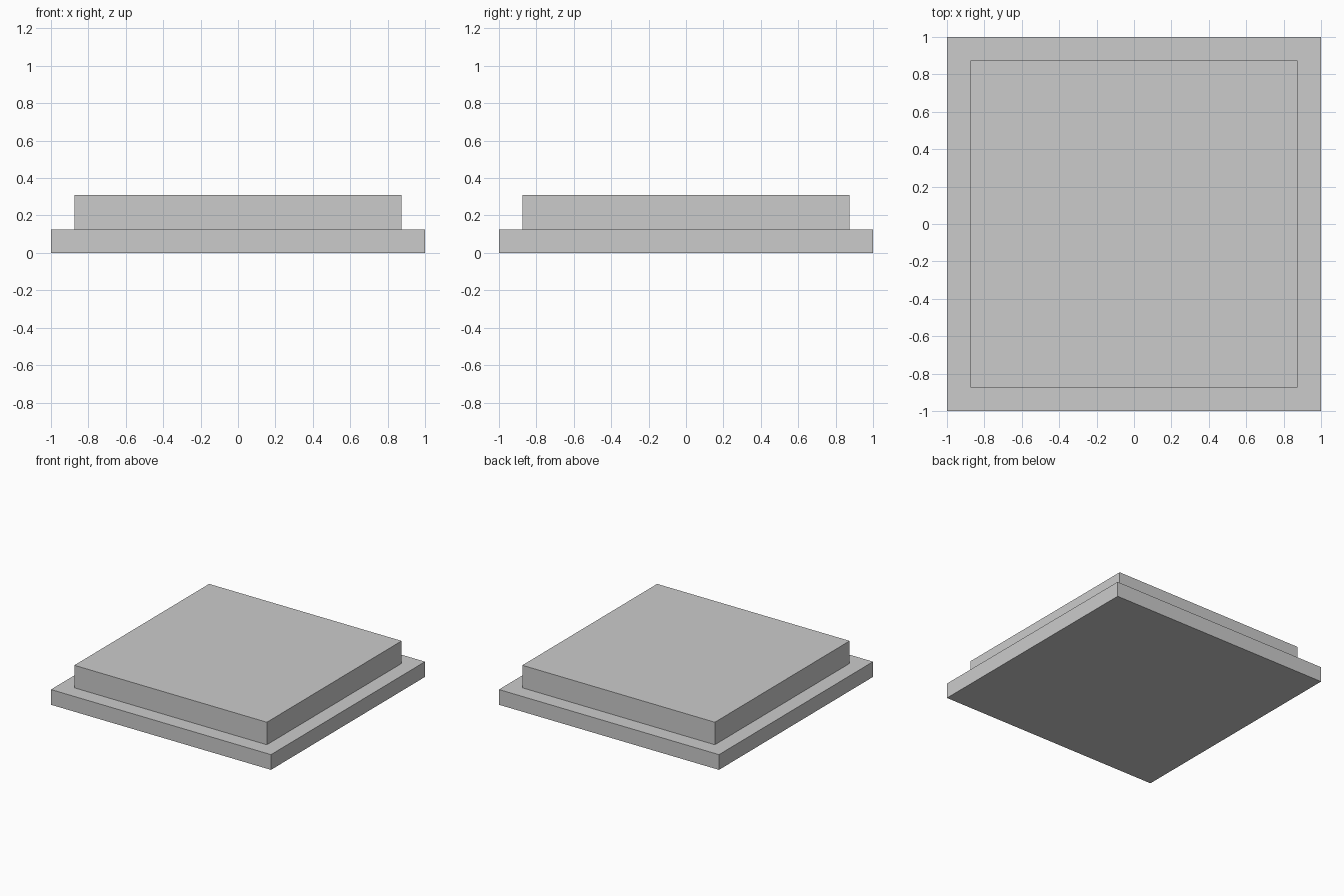
import bpy
import bmesh
from mathutils import Matrix, Vector

if "Cube" in bpy.data.objects:
    bpy.data.objects.remove(bpy.data.objects["Cube"])

BASE_HALF, BASE_TOP = 1.0, 0.125
UPPER_HALF, UPPER_TOP = 0.875, 0.31

bm = bmesh.new()

# Lower slab
bmesh.ops.create_cube(bm, size=1.0, matrix=Matrix.Translation((0, 0, BASE_TOP / 2))
                      @ Matrix.Diagonal((2 * BASE_HALF, 2 * BASE_HALF, BASE_TOP, 1)))

# Ledge: inset the top face all round
bm.normal_update()
top = max(bm.faces, key=lambda f: f.calc_center_median().z)
bmesh.ops.inset_region(bm, faces=[top], thickness=BASE_HALF - UPPER_HALF,
                       use_even_offset=True)

# Raised upper step
step = bmesh.ops.extrude_discrete_faces(bm, faces=[top])["faces"]
bmesh.ops.translate(bm, verts=step[0].verts, vec=Vector((0, 0, UPPER_TOP - BASE_TOP)))
bmesh.ops.recalc_face_normals(bm, faces=bm.faces)

mesh = bpy.data.meshes.new("stepped_plate")
bm.to_mesh(mesh)
bm.free()
bpy.context.collection.objects.link(bpy.data.objects.new("stepped_plate", mesh))
